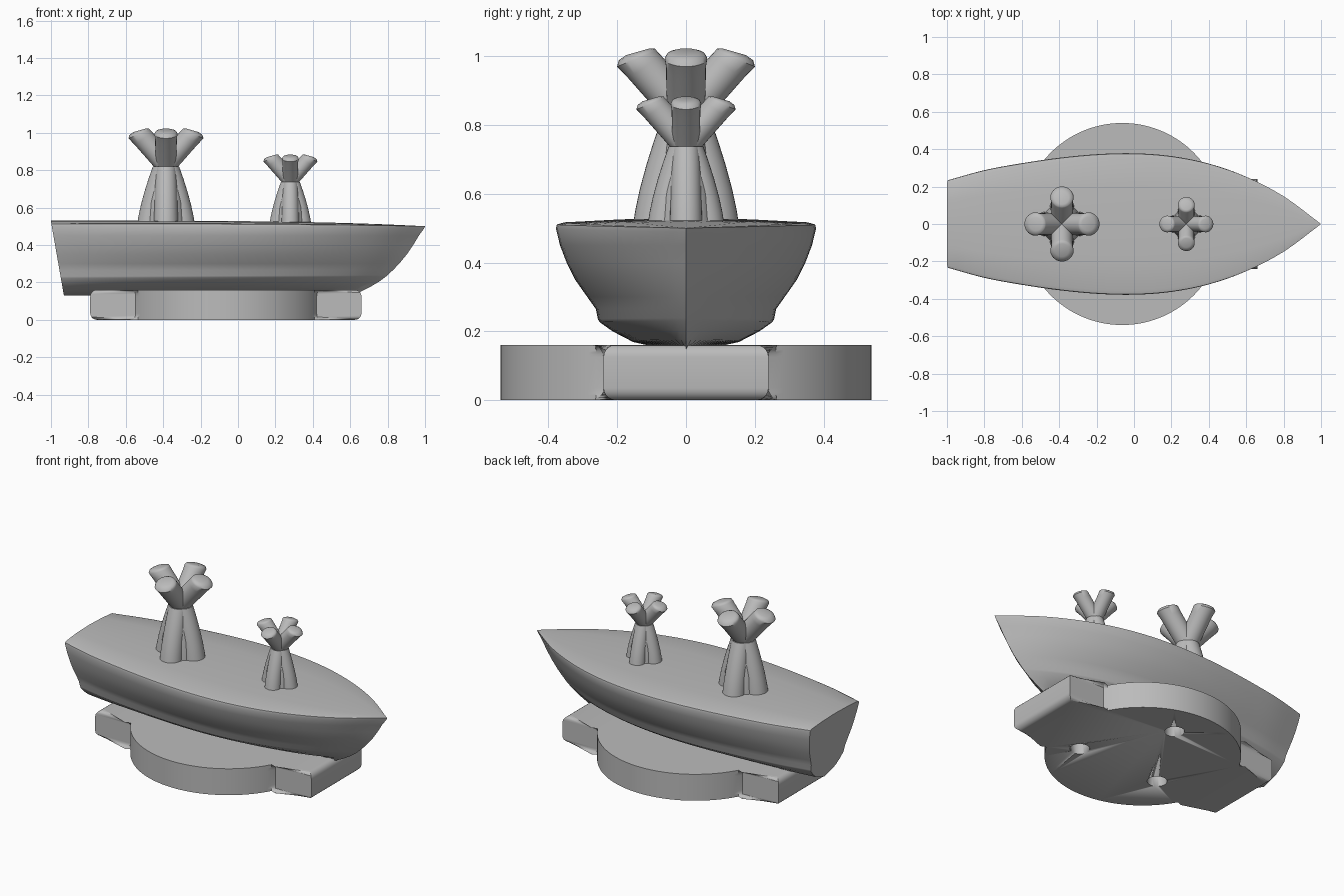
import bpy, bmesh, math
from mathutils import Vector

cube = bpy.data.objects.get("Cube")
if cube:
    bpy.data.objects.remove(cube, do_unlink=True)

grey = bpy.data.materials.new("plain grey")
grey.use_nodes = True
COLOR = (0.5, 0.5, 0.5, 1)
grey.diffuse_color = COLOR
grey.node_tree.nodes["Principled BSDF"].inputs["Base Color"].default_value = COLOR


def finish(bm, name, angle=35):
    bmesh.ops.remove_doubles(bm, verts=bm.verts, dist=0.0005)
    bmesh.ops.recalc_face_normals(bm, faces=bm.faces)
    mesh = bpy.data.meshes.new(name)
    bm.to_mesh(mesh)
    bm.free()
    mesh.materials.append(grey)
    obj = bpy.data.objects.new(name, mesh)
    bpy.context.collection.objects.link(obj)
    bpy.ops.object.select_all(action='DESELECT')
    obj.select_set(True)
    bpy.context.view_layer.objects.active = obj
    bpy.ops.object.shade_smooth_by_angle(angle=math.radians(angle))
    return obj


def skin(bm, rings, caps=(True, True)):
    """Bridge closed rings of points with quads."""
    loops = [[bm.verts.new(p) for p in ring] for ring in rings]
    n = len(loops[0])
    for a, b in zip(loops, loops[1:]):
        for i in range(n):
            j = (i + 1) % n
            bm.faces.new((a[i], a[j], b[j], b[i]))
    for loop, cap in zip((loops[0], loops[-1]), caps):
        if cap:
            bm.faces.new(loop)


def smooth_lookup(values, t):
    """Catmull-Rom through evenly spaced values."""
    s = t * (len(values) - 1)
    i = min(int(s), len(values) - 2)
    f = s - i
    b, c = values[i], values[i + 1]
    a = values[i - 1] if i else 2 * b - c
    d = values[i + 2] if i + 2 < len(values) else 2 * c - b
    return b + f / 2 * (c - a + f * (2 * a - 5 * b + 4 * c - d + f * (3 * (b - c) + d - a)))


# Hull: section rows (height, half width, bow x) carried along the plan shape
PLAN = (0.235, 0.29, 0.327, 0.356, 0.375, 0.38, 0.365, 0.325, 0.255, 0.15, 0)
ROWS = ((0.53, 0, 1), (0.526, 0.2, 1), (0.518, 0.355, 1), (0.512, 0.375, 1), (0.5, 0.378, 0.995),
        (0.45, 0.366, 0.967), (0.4, 0.347, 0.937), (0.35, 0.322, 0.903),
        (0.3, 0.287, 0.862), (0.265, 0.262, 0.83), (0.235, 0.256, 0.8),
        (0.226, 0.25, 0.79), (0.2, 0.213, 0.757), (0.17, 0.155, 0.71), (0.138, 0, 0.65))


def hull_ring(t):
    half = []
    for k, (z, y, bow) in enumerate(ROWS):
        if k < 5:
            z -= 0.012 * t ** 3
        else:
            z += 0.018 * (t - 0.5) * max(0, (0.3 - z) / 0.16)
        stern = -1 + 0.07 * (0.525 - z) / 0.4
        width = y * smooth_lookup(PLAN, t) / 0.38
        half.append(Vector((stern + (bow - stern) * t, width, z)))
    # crown flattens toward the stem
    edge = half[3].z
    for p in half[:3]:
        p.z = edge + (p.z - edge) * (1 - t ** 4)
    return half + [Vector((p.x, -p.y, p.z)) for p in half[-2:0:-1]]


bm = bmesh.new()
skin(bm, [hull_ring(i / 40) for i in range(41)], (True, False))
finish(bm, "hull", 40)

# Stand: disc with a crossing bar, rounded top and bottom rims
CX, R, BAR, H = -0.063, 0.54, 0.24, 0.16
start = math.asin(BAR / R)
arc = [start + (math.pi - 2 * start) * i / 48 for i in range(49)]
upper = [(0.66, BAR)] + [(CX + R * math.cos(a), R * math.sin(a)) for a in arc] + [(-0.79, BAR)]
outline = upper + [(x, -y) for x, y in reversed(upper)]
bm = bmesh.new()
skin(bm, [[(x, y, z) for x, y in outline] for z in (0, H)])
rims = [e for e in bm.edges if abs(e.verts[0].co.z - e.verts[1].co.z) < 0.001]
bmesh.ops.bevel(bm, geom=rims, offset=0.035, segments=5, profile=0.5, affect='EDGES')
stand = finish(bm, "stand", 30)

# Three blind holes under the stand
bm = bmesh.new()
for k in range(3):
    a = math.radians(90 + 120 * k)
    cx, cy = CX + 0.04 + 0.32 * math.cos(a), 0.32 * math.sin(a)
    circle = [(math.cos(math.tau * i / 32), math.sin(math.tau * i / 32)) for i in range(32)]
    skin(bm, [[(cx + 0.055 * c, cy + 0.055 * s, z) for c, s in circle] for z in (-0.05, 0.08)])
cutter = finish(bm, "hole_cutter")
cutter.hide_render = True
cutter.hide_set(True)
cut = stand.modifiers.new("holes", 'BOOLEAN')
cut.operation, cut.solver, cut.object = 'DIFFERENCE', 'EXACT', cutter


def ring(center, radius, tilt, turn, n=28):
    """Circle leaning outward by tilt, spun about the trunk axis by turn."""
    pts = []
    for i in range(n):
        a = math.tau * i / n
        u, v = radius * math.cos(a), radius * math.sin(a)
        x, z = center[0] + u * math.cos(tilt), center[1] - u * math.sin(tilt)
        pts.append(Vector((x * math.cos(turn) - v * math.sin(turn),
                           x * math.sin(turn) + v * math.cos(turn), z)))
    return pts


# Funnel: (offset, height, radius, tilt) along each root and branch, from deck level
CORE = ((0, -0.02, 0.11, 0), (0, 0.1, 0.1, 0), (0, 0.2, 0.08, 0), (0, 0.3, 0.058, 0))
ROOT = ((0.09, -0.02, 0.065, 0), (0.083, 0.03, 0.064, 0), (0.072, 0.09, 0.062, 0),
        (0.055, 0.16, 0.06, 0), (0.035, 0.23, 0.058, 0), (0.014, 0.295, 0.056, 0))
BRANCH = ((0, 0.305, 0.056, 40), (0.12, 0.444, 0.058, 36), (0.143, 0.468, 0.062, 22),
          (0.143, 0.48, 0.055, 18), (0.14, 0.488, 0.036, 16))


def funnel(name, x, scale):
    bm = bmesh.new()
    parts = [(CORE, 0)] + [(p, k * math.pi / 2) for k in range(4) for p in (ROOT, BRANCH)]
    for path, turn in parts:
        skin(bm, [ring((d, h), r, math.radians(t), turn) for d, h, r, t in path])
    obj = finish(bm, name, 50)
    obj.scale = (scale, scale, scale)
    obj.location = (x, 0, 0.525)


funnel("large_funnel", -0.385, 1)
funnel("small_funnel", 0.28, 0.72)
